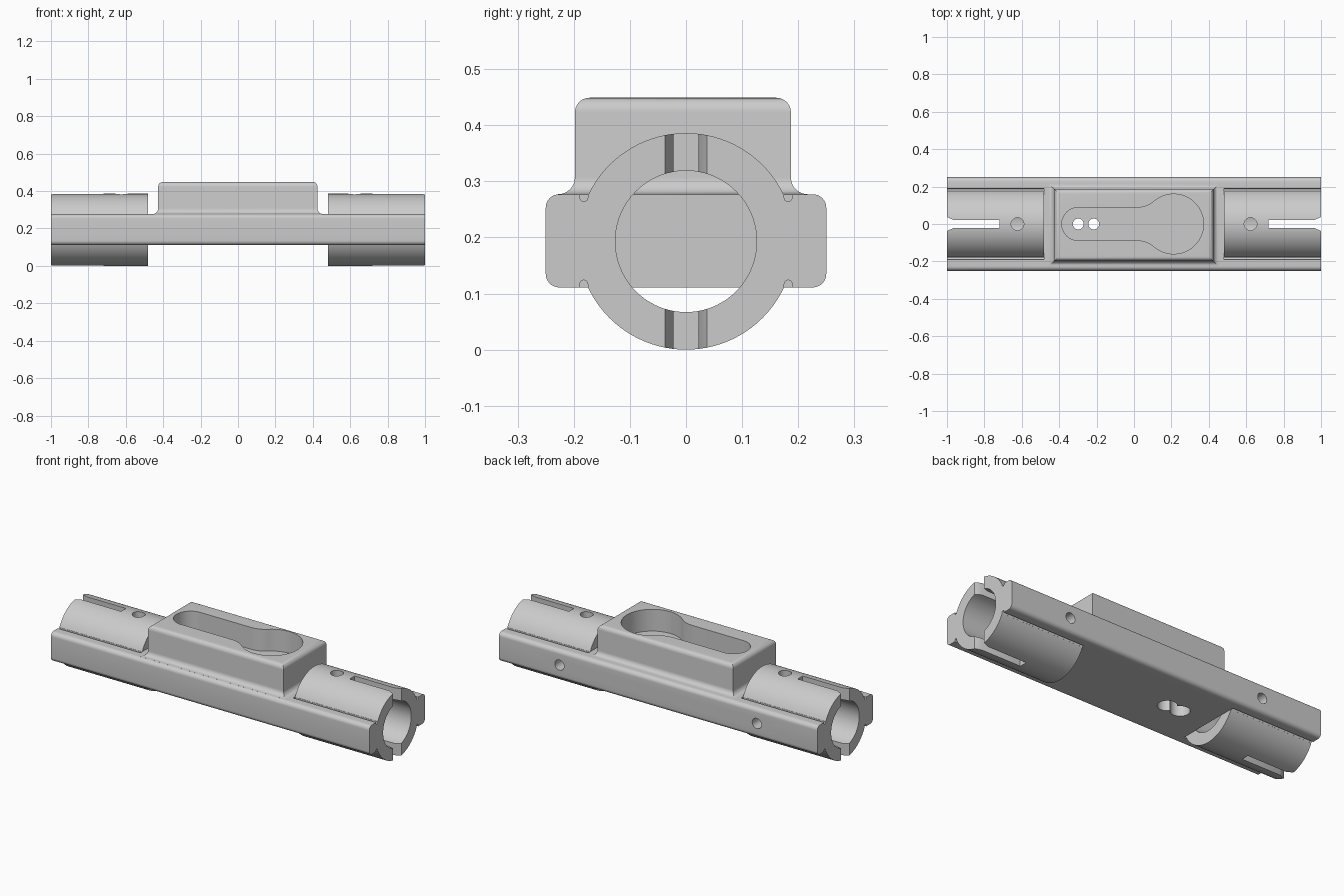
import bpy, bmesh, math
from math import pi, sin, cos

if "Cube" in bpy.data.objects:
    bpy.data.objects.remove(bpy.data.objects["Cube"])

CZ, R, BORE = 0.193, 0.193, 0.126      # tube centre height, outer and inner radius
BOT, TOP = 0.111, 0.277                # bar underside and top
SIDES = (-1, 1)


def loft(name, rings):
    """Solid through a list of equal-length closed rings."""
    bm = bmesh.new()
    vs = [[bm.verts.new(p) for p in ring] for ring in rings]
    n = len(vs[0])
    for a, b in zip(vs, vs[1:]):
        for i in range(n):
            j = (i + 1) % n
            bm.faces.new((a[i], a[j], b[j], b[i]))
    bm.faces.new(vs[0])
    bm.faces.new(vs[-1])
    bmesh.ops.recalc_face_normals(bm, faces=bm.faces)
    me = bpy.data.meshes.new(name)
    bm.to_mesh(me)
    bm.free()
    ob = bpy.data.objects.new(name, me)
    bpy.context.collection.objects.link(ob)
    return ob


def prism(name, pts, axis, lo, hi):
    place = {'x': lambda p, t: (t, p[0], p[1]),
             'y': lambda p, t: (p[0], t, p[1]),
             'z': lambda p, t: (p[0], p[1], t)}[axis]
    return loft(name, [[place(p, t) for p in pts] for t in (lo, hi)])


def arc(cx, cy, r, a0, a1, n):
    return [(cx + r * cos(a0 + (a1 - a0) * i / n),
             cy + r * sin(a0 + (a1 - a0) * i / n)) for i in range(n + 1)]


def circle(cx, cy, r, n=48):
    return arc(cx, cy, r, 0, 2 * pi, n)[:-1]


def combine(target, tool, op):
    m = target.modifiers.new(op, 'BOOLEAN')
    m.operation, m.object, m.solver = op, tool, 'EXACT'
    bpy.context.view_layer.objects.active = target
    bpy.ops.object.modifier_apply(modifier=m.name)
    bpy.data.objects.remove(tool)


# long bar with rounded edges
r = 0.024
section = []
for k, (y, z) in enumerate([(.25 - r, TOP - r), (-.25 + r, TOP - r),
                            (-.25 + r, BOT + r), (.25 - r, BOT + r)]):
    section += arc(y, z, r, k * pi / 2, (k + 1) * pi / 2, 8)
body = prism("carrier_body", section, 'x', -1, 1)

# raised block: flared foot, straight walls, rounded top edges
f, t, top = 0.03, 0.026, 0.449
profile = [(f, TOP - .03)]
profile += [(f - f * sin(a), TOP + f - f * cos(a)) for a in [i * pi / 16 for i in range(9)]]
profile += [(-t + t * cos(a), top - t + t * sin(a)) for a in [i * pi / 16 for i in range(9)]]
block = loft("raised_block", [[(-.427 - o, -.198 - o, z), (.425 + o, -.198 - o, z),
                               (.425 + o, .187 + o, z), (-.427 - o, .187 + o, z)]
                              for o, z in profile])
combine(body, block, 'UNION')

for s in SIDES:
    # end tube, bored to its inner end
    combine(body, prism("end_tube", circle(0, CZ, R, 96), 'x', s * .48, s), 'UNION')
    combine(body, prism("bore", circle(0, CZ, BORE, 72), 'x', s * .48, s * 1.1), 'DIFFERENCE')
    # flared slot through top and bottom
    half = [(.718, .022), (.965, .022), (1.0, .037), (1.1, .037)]
    slot = [(s * x, y) for x, y in half] + [(s * x, -y) for x, y in reversed(half)]
    combine(body, prism("end_slot", slot, 'z', -.1, .6), 'DIFFERENCE')
    # top hole and rear side hole
    combine(body, prism("top_hole", circle(s * .623, 0, .034, 32), 'z', CZ, .6), 'DIFFERENCE')
    combine(body, prism("rear_hole", circle(s * .62, CZ, .029, 32), 'y', .05, .4), 'DIFFERENCE')
    # relief grooves where tube meets bar
    for w in SIDES:
        for zc, a in ((TOP - .006, pi), (BOT + .006, 0)):
            d = 1 if a else -1
            g = arc(w * .182, zc, .007, a, a + pi, 8)
            g += [(g[-1][0], zc + d * .012), (g[0][0], zc + d * .012)]
            combine(body, prism("groove", g, 'x', s * .48, s * 1.1), 'DIFFERENCE')

# keyhole pocket in the block
small, big, bx, ax = .088, .16, .212, .02
rho = ((bx - ax) ** 2 + small ** 2 - big ** 2) / (2 * (big - small))
ang = math.atan2(small + rho, ax - bx)
upper = arc(bx, 0, big, 0, ang, 24)
upper += arc(ax, small + rho, rho, ang - pi, -pi / 2, 10)[1:]
upper += arc(-.298, 0, small, pi / 2, pi, 14)
keyhole = upper + [(x, -y) for x, y in reversed(upper[1:-1])]
combine(body, prism("keyhole_pocket", keyhole, 'z', .325, .6), 'DIFFERENCE')

# two through holes with overlapping counterbores underneath
for x in (-.298, -.215):
    combine(body, prism("pin_hole", circle(x, 0, .029, 32), 'z', -.1, .6), 'DIFFERENCE')
    combine(body, prism("counterbore", circle(x, 0, .05, 40), 'z', -.1, .21), 'DIFFERENCE')

bpy.ops.object.select_all(action='DESELECT')
body.select_set(True)
bpy.context.view_layer.objects.active = body
bpy.ops.object.shade_smooth_by_angle(angle=math.radians(25))
